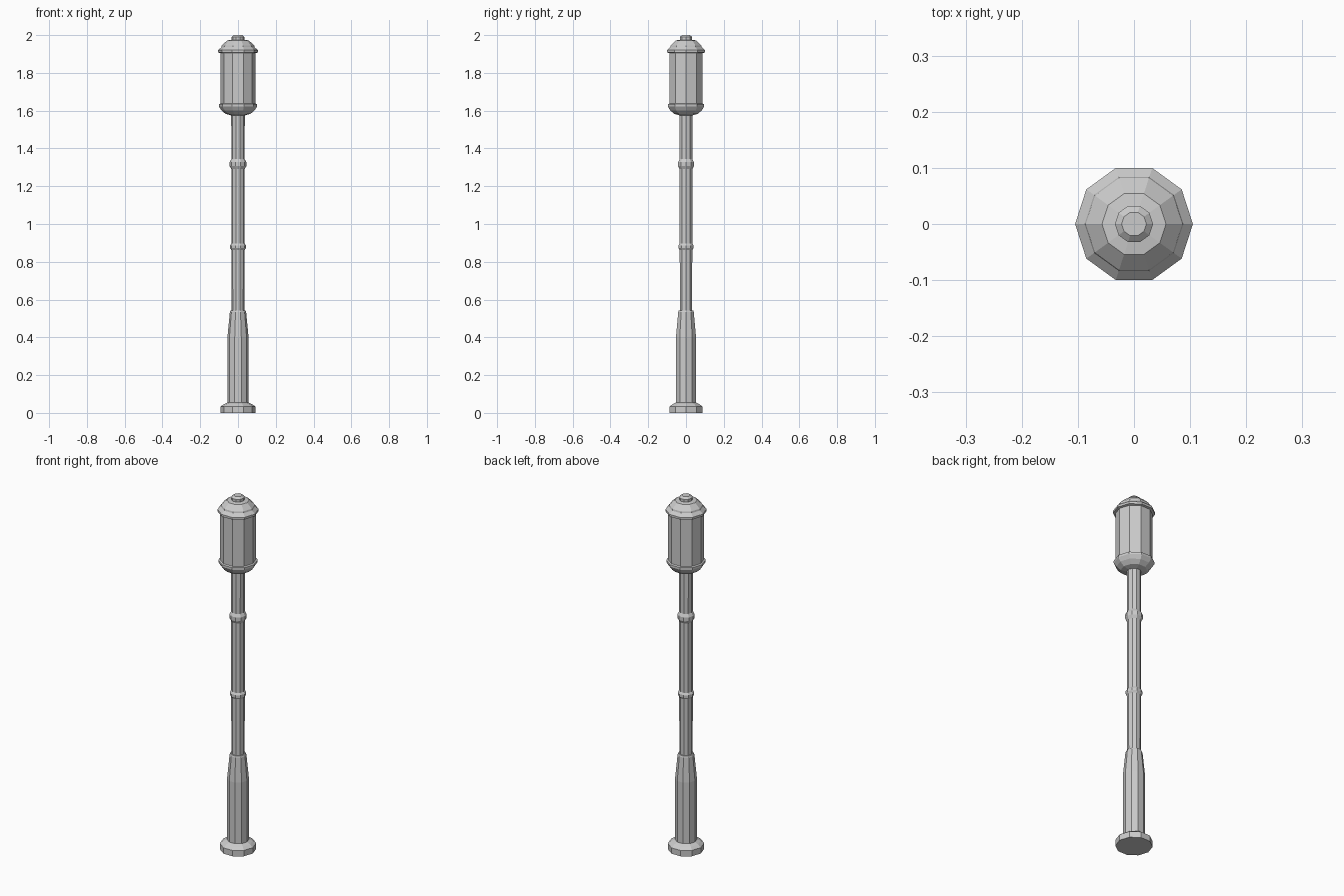
import bpy, bmesh
from math import cos, sin, tau

if "Cube" in bpy.data.objects:
    bpy.data.objects.remove(bpy.data.objects["Cube"])

SIDES = 10


def lathe(name, profile, cap_bottom=False, cap_top=False):
    """Turn (radius, z) points into a flat-faced ten-sided part."""
    bm = bmesh.new()
    rings = [[bm.verts.new((r * cos(tau * i / SIDES), r * sin(tau * i / SIDES), z))
              for i in range(SIDES)] for r, z in profile]
    for a, b in zip(rings, rings[1:]):
        for i in range(SIDES):
            j = (i + 1) % SIDES
            bm.faces.new((a[i], a[j], b[j], b[i]))
    if cap_bottom:
        bm.faces.new(rings[0][::-1])
    if cap_top:
        bm.faces.new(rings[-1])
    mesh = bpy.data.meshes.new(name)
    bm.to_mesh(mesh)
    bm.free()
    obj = bpy.data.objects.new(name, mesh)
    bpy.context.collection.objects.link(obj)
    return obj


def collar(z, r, half):
    """Profile points of a raised ring around the pole."""
    return [(0.035, z - half), (r, z - half * 0.4),
            (r, z + half * 0.4), (0.035, z + half)]


# Foot plate and thick lower column
lathe("base", [(0.093, 0), (0.093, 0.033), (0.075, 0.046), (0.056, 0.055)], cap_bottom=True)
lathe("lower_column", [(0.056, 0.055), (0.056, 0.40), (0.043, 0.535),
                       (0.040, 0.543), (0.034, 0.543)])

# Slim pole with two collars
lathe("pole", [(0.034, 0.543)] + collar(0.88, 0.042, 0.018)
      + collar(1.317, 0.044, 0.027) + [(0.036, 1.58)])

# Lantern: holder, glass and stepped cap with finial
lathe("lantern_holder", [(0.036, 1.575), (0.066, 1.583), (0.088, 1.602),
                         (0.101, 1.622), (0.101, 1.634), (0.093, 1.638)])
lathe("lantern_glass", [(0.093, 1.638), (0.093, 1.91)])
lathe("lantern_cap", [(0.093, 1.905), (0.105, 1.908), (0.105, 1.92), (0.088, 1.936),
                      (0.086, 1.945), (0.057, 1.972), (0.034, 1.975)])
lathe("finial", [(0.034, 1.975), (0.034, 1.990), (0.022, 2.0)], cap_top=True)
